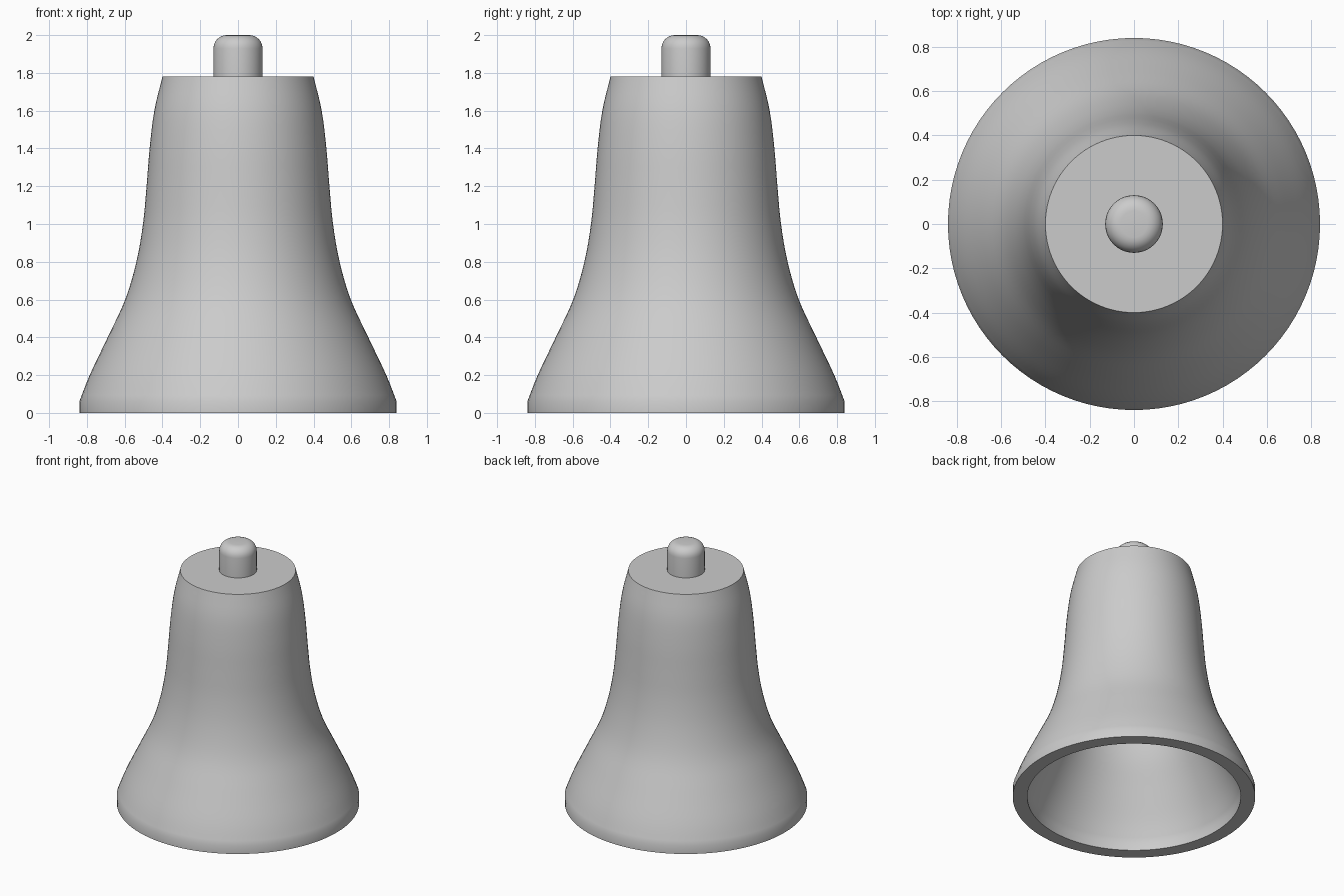
import bpy, bmesh, math
from mathutils import Vector

cube = bpy.data.objects.get("Cube")
if cube:
    bpy.data.objects.remove(cube, do_unlink=True)

SEGMENTS = 96

grey = bpy.data.materials.new("plain grey")
grey.use_nodes = True
GREY = (0.6, 0.6, 0.6, 1.0)
grey.diffuse_color = GREY
grey.node_tree.nodes["Principled BSDF"].inputs["Base Color"].default_value = GREY


def smooth_path(points, steps=4):
    """Catmull-Rom curve through (radius, height) points."""
    pts = [Vector(p) for p in points]
    pts = [2 * pts[0] - pts[1]] + pts + [2 * pts[-1] - pts[-2]]
    path = []
    for a, b, c, d in zip(pts, pts[1:], pts[2:], pts[3:]):
        for i in range(steps):
            t = i / steps
            path.append(0.5 * (2 * b + (c - a) * t
                               + (2 * a - 5 * b + 4 * c - d) * t ** 2
                               + (3 * b - a - 3 * c + d) * t ** 3))
    return path + [pts[-2]]


def lathe(name, profile):
    """Spin a (radius, height) profile about z."""
    bm = bmesh.new()
    verts = [bm.verts.new((r, 0, z)) for r, z in profile]
    edges = [bm.edges.new(pair) for pair in zip(verts, verts[1:])]
    bmesh.ops.spin(bm, geom=verts + edges, cent=(0, 0, 0), axis=(0, 0, 1),
                   angle=math.tau, steps=SEGMENTS, use_duplicate=False)
    bmesh.ops.remove_doubles(bm, verts=bm.verts, dist=0.0005)
    bmesh.ops.recalc_face_normals(bm, faces=bm.faces)
    mesh = bpy.data.meshes.new(name)
    bm.to_mesh(mesh)
    bm.free()
    mesh.materials.append(grey)
    obj = bpy.data.objects.new(name, mesh)
    bpy.context.collection.objects.link(obj)
    bpy.ops.object.select_all(action="DESELECT")
    obj.select_set(True)
    bpy.context.view_layer.objects.active = obj
    bpy.ops.object.shade_smooth_by_angle(angle=math.radians(35))
    return obj


# Bell shell: flared outer wall, flat crown, hollow inside with a flat rim
WALL = 0.1
TOP = 1.78
outer = smooth_path([(0.84, 0.06), (0.785, 0.2), (0.69, 0.4), (0.597, 0.6),
                     (0.538, 0.8), (0.503, 1.0), (0.484, 1.2), (0.468, 1.4),
                     (0.443, 1.6), (0.40, TOP)])
inner = [(r - WALL, z) for r, z in reversed(outer) if z < TOP - WALL]
ceiling = [(0, TOP - WALL), (0.32, TOP - WALL)]
lathe("bell_shell", ceiling + inner + [(0.84 - WALL, 0), (0.84, 0)]
      + [tuple(p) for p in outer] + [(0, TOP)])

# Crown knob: short peg with a rounded top edge
RADIUS, ROUND = 0.13, 0.07
arc = [(RADIUS - ROUND + ROUND * math.cos(a), 2 - ROUND + ROUND * math.sin(a))
       for a in (math.radians(15 * i) for i in range(7))]
lathe("crown_knob", [(0, TOP - 0.02), (RADIUS, TOP - 0.02)] + arc + [(0, 2)])
